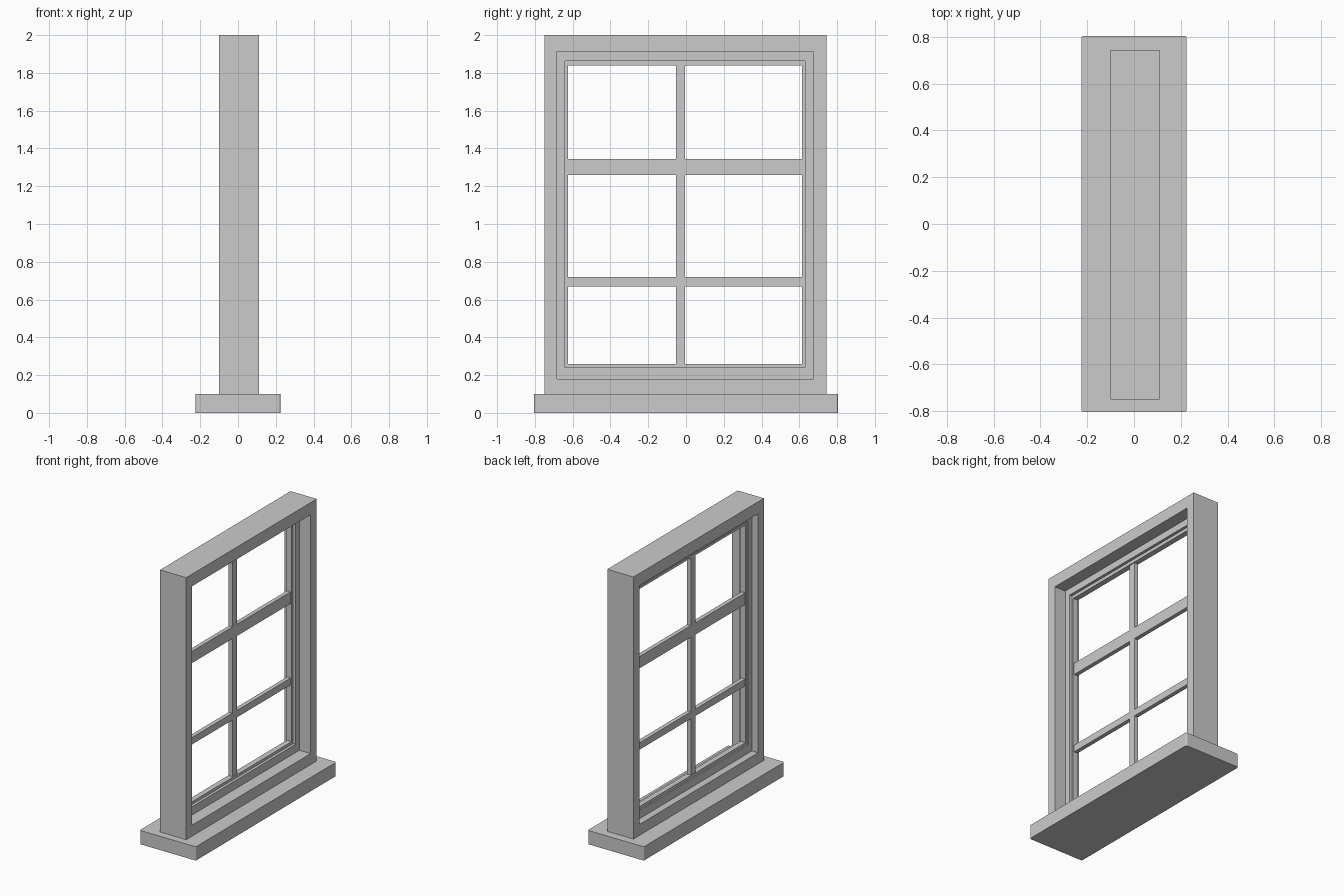
import bpy, bmesh

if "Cube" in bpy.data.objects:
    bpy.data.objects.remove(bpy.data.objects["Cube"])


def finish(name, bm):
    bmesh.ops.recalc_face_normals(bm, faces=bm.faces)
    mesh = bpy.data.meshes.new(name)
    bm.to_mesh(mesh)
    bm.free()
    obj = bpy.data.objects.new(name, mesh)
    bpy.context.collection.objects.link(obj)
    return obj


def box(name, x, y, z, corner=0):
    """Box from min/max pairs, optionally with rounded vertical corners."""
    bm = bmesh.new()
    bmesh.ops.create_cube(bm, size=1)
    for v in bm.verts:
        v.co = [lo + (c + 0.5) * (hi - lo) for c, (lo, hi) in zip(v.co, (x, y, z))]
    if corner:
        upright = [e for e in bm.edges
                   if abs(e.verts[0].co.z - e.verts[1].co.z) > 0.01]
        bmesh.ops.bevel(bm, geom=upright, offset=corner, segments=3,
                        profile=0.5, affect='EDGES')
    return finish(name, bm)


def ring(name, x, outer, inner):
    """Rectangular frame; outer and inner are (y0, y1, z0, z1)."""
    bm = bmesh.new()

    def loop(xx, r):
        y0, y1, z0, z1 = r
        return [bm.verts.new((xx, y, z))
                for y, z in ((y0, z0), (y1, z0), (y1, z1), (y0, z1))]

    loops = [loop(x[0], outer), loop(x[1], outer), loop(x[1], inner), loop(x[0], inner)]
    for a, b in zip(loops, loops[1:] + loops[:1]):
        for i in range(4):
            j = (i + 1) % 4
            bm.faces.new((a[i], a[j], b[j], b[i]))
    return finish(name, bm)


# Nested openings, from the wall edge to the glazing edge
wall = (-0.75, 0.745, 0.10, 2.0)
casing = (-0.683, 0.675, 0.18, 1.912)
sash = (-0.64, 0.63, 0.24, 1.862)
light = (-0.625, 0.614, 0.26, 1.838)

# Sill with softened corners
sill = box("sill", (-0.225, 0.225), (-0.805, 0.805), (0, 0.10), corner=0.01)

# Stepped frame
ring("outer_frame", (-0.10, 0.11), wall, casing)
ring("sash_frame", (-0.05, 0.02), casing, sash)
ring("glazing_bead", (-0.04, 0.0), sash, light)

# Glazing bars: one upright, and short horizontal pieces on either side
bar_x = (-0.037, -0.007)
upright = (-0.054, -0.004)
box("upright_bar", bar_x, upright, light[2:])
for label, z in (("lower", (0.67, 0.72)), ("upper", (1.26, 1.345))):
    box(label + "_bar_left", bar_x, (light[0], upright[0]), z)
    box(label + "_bar_right", bar_x, (upright[1], light[1]), z)
